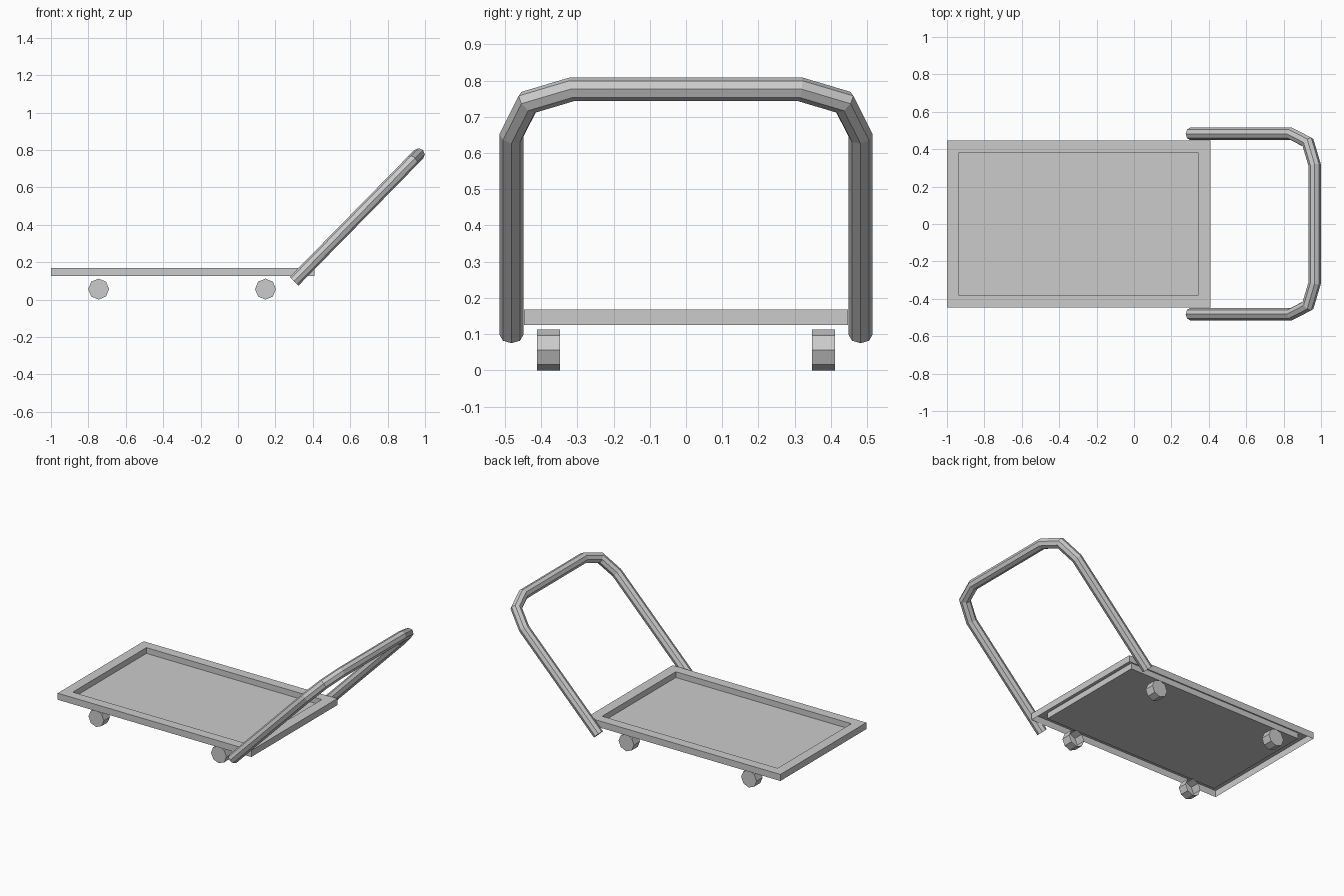
import bpy, bmesh, math
from mathutils import Vector

if "Cube" in bpy.data.objects:
    bpy.data.objects.remove(bpy.data.objects["Cube"])


def finish(name, bm):
    mesh = bpy.data.meshes.new(name)
    bm.to_mesh(mesh)
    bm.free()
    obj = bpy.data.objects.new(name, mesh)
    bpy.context.collection.objects.link(obj)
    return obj


def bridge(bm, a, b):
    n = len(a)
    for i in range(n):
        j = (i + 1) % n
        bm.faces.new((a[i], a[j], b[j], b[i]))


# Deck: thin pressed tray with rim and sunken panel, open underneath
bm = bmesh.new()


def rect(x0, x1, y, z):
    return [bm.verts.new(p) for p in ((x0, -y, z), (x1, -y, z), (x1, y, z), (x0, y, z))]


loops = [rect(-1.0, 0.41, 0.447, 0.125), rect(-1.0, 0.41, 0.447, 0.168),
         rect(-0.935, 0.342, 0.383, 0.168), rect(-0.935, 0.342, 0.383, 0.130)]
for a, b in zip(loops, loops[1:]):
    bridge(bm, a, b)
bm.faces.new(loops[-1])
finish("deck", bm)

# Wheels: eight-sided, open on the inner side
R = 0.056
for x, end in ((-0.745, "front"), (0.147, "rear")):
    for s, side in ((-1, "right"), (1, "left")):
        bm = bmesh.new()
        inner, outer = [[bm.verts.new((x + s * R * math.cos(k * math.pi / 4), s * y,
                                       R + R * math.sin(k * math.pi / 4)))
                         for k in range(8)] for y in (0.348, 0.411)]
        bridge(bm, outer, inner)
        bm.faces.new(outer[::-1])
        finish(f"wheel_{end}_{side}", bm)

# Handle: eight-sided tube mitred along a bent path in a slanted plane
r = 0.033
half = [(0.300, 0.482, 0.098), (0.841, 0.482, 0.649), (0.930, 0.436, 0.740), (0.966, 0.315, 0.776)]
path = [Vector(p) for p in half] + [Vector((x, -y, z)) for x, y, z in half[::-1]]
normal = (path[1] - path[0]).cross(Vector((0, 1, 0))).normalized()
bm = bmesh.new()
rings = []
for i, p in enumerate(path):
    d0 = (p - path[max(i - 1, 0)]).normalized()
    d1 = (path[min(i + 1, len(path) - 1)] - p).normalized()
    tangent = (d0 + d1).normalized()
    out = tangent.cross(normal).normalized()
    stretch = 1 / tangent.dot(d1 if d1.length else d0)
    rings.append([bm.verts.new(p + r * (math.cos(k * math.pi / 4) * stretch * out
                                        + math.sin(k * math.pi / 4) * normal))
                  for k in range(8)])
for a, b in zip(rings, rings[1:]):
    bridge(bm, a, b)
bm.faces.new(rings[0])
bm.faces.new(rings[-1])
bmesh.ops.recalc_face_normals(bm, faces=bm.faces)
finish("handle", bm)
